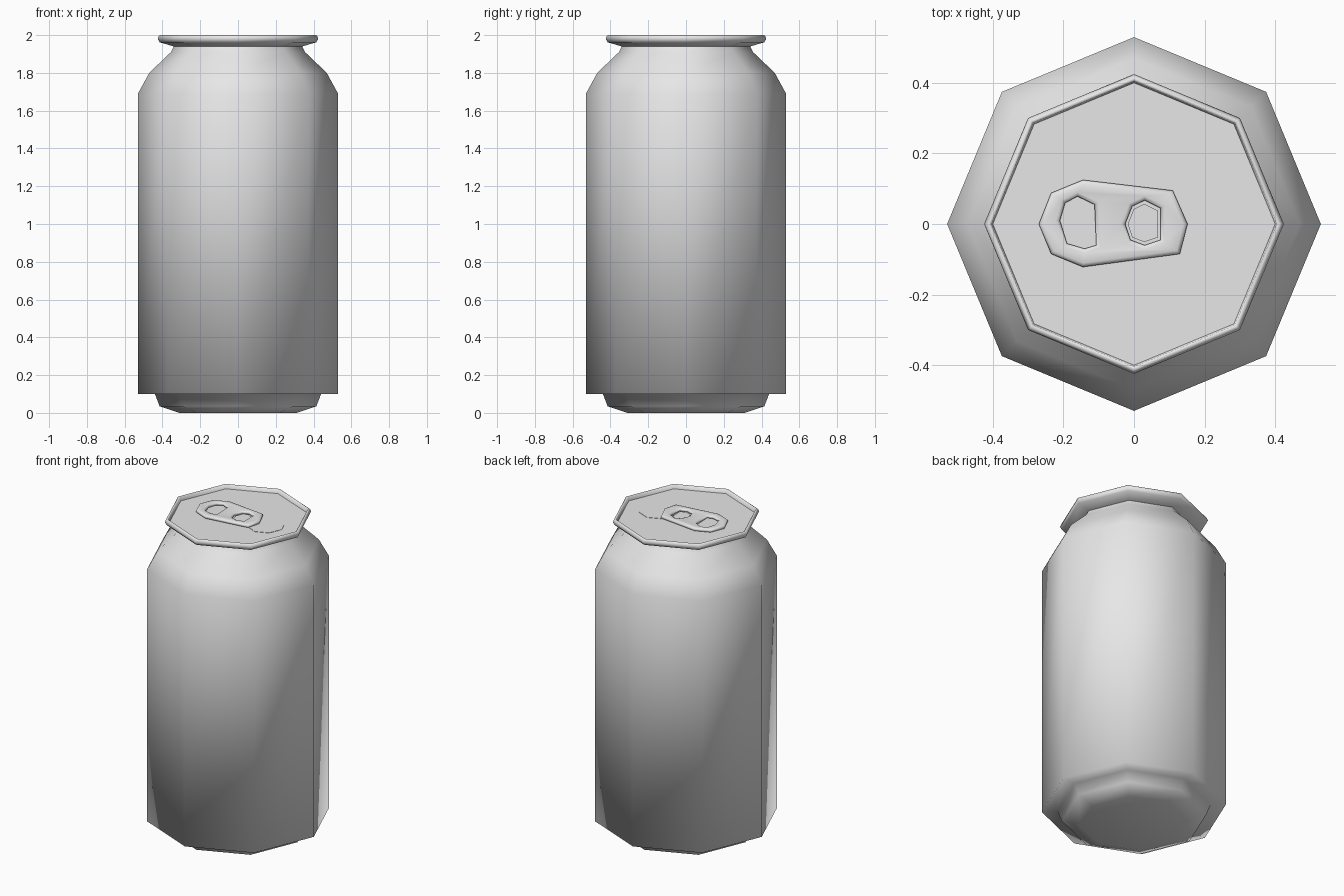
import bpy, bmesh, math

cube = bpy.data.objects.get("Cube")
if cube:
    bpy.data.objects.remove(cube, do_unlink=True)

metal = bpy.data.materials.new("bare metal grey")
metal.use_nodes = True
GREY = (0.8, 0.8, 0.8, 1)
metal.diffuse_color = GREY
metal.node_tree.nodes["Principled BSDF"].inputs["Base Color"].default_value = GREY


def finish(bm, name, smooth):
    """Turn a bmesh into a named object with the metal material."""
    bmesh.ops.recalc_face_normals(bm, faces=bm.faces)
    for f in bm.faces:
        f.smooth = smooth
    mesh = bpy.data.meshes.new(name)
    bm.to_mesh(mesh)
    bm.free()
    mesh.materials.append(metal)
    obj = bpy.data.objects.new(name, mesh)
    bpy.context.collection.objects.link(obj)
    return obj


def lathe(name, profile, sides=8, cap=False):
    """Octagonal turned shell from (radius, height) pairs."""
    bm = bmesh.new()
    rings = []
    for r, z in profile:
        angles = [math.tau * i / sides for i in range(sides)]
        rings.append([bm.verts.new((r * math.cos(a), r * math.sin(a), z)) for a in angles])
    for low, high in zip(rings, rings[1:]):
        for i in range(sides):
            j = (i + 1) % sides
            bm.faces.new((low[i], low[j], high[j], high[i]))
    if cap:
        bm.faces.new(rings[0])
    return finish(bm, name, True)


def plate(name, outline, z, height):
    """Thin flat plate standing on height z."""
    bm = bmesh.new()
    face = bm.faces.new([bm.verts.new((x, y, z)) for x, y in outline])
    top = bmesh.ops.extrude_face_region(bm, geom=[face])["geom"]
    bmesh.ops.translate(bm, vec=(0, 0, height),
                        verts=[v for v in top if isinstance(v, bmesh.types.BMVert)])
    return finish(bm, name, False)


def ring_points(cx, cy, rx, ry, sides=8):
    return [(cx + rx * math.cos(math.tau * i / sides),
             cy + ry * math.sin(math.tau * i / sides)) for i in range(sides)]


# Body with stepped foot and shoulder, smoothly shaded throughout
lathe("can_body", [(0.31, 0), (0.415, 0.035), (0.44, 0.1), (0.53, 0.1), (0.53, 1.69),
                   (0.47, 1.8), (0.355, 1.91), (0.34, 1.94)], cap=True)

# Rolled rim around the lid
lathe("rim", [(0.34, 1.94), (0.415, 1.962), (0.425, 1.98), (0.42, 1.995),
              (0.412, 2.0), (0.405, 1.995), (0.4, 1.972)])

# Recessed lid
LID_Z = 1.974
plate("lid", ring_points(0, 0, 0.402, 0.402), LID_Z - 0.006, 0.006)

# Drinking panel scored into the lid
plate("opening_panel", ring_points(0.187, 0.013, 0.11, 0.112), LID_Z, 0.002)

# Pull tab: outline with a finger hole and a rivet hole
tab_outline = [(-0.27, 0), (-0.235, 0.088), (-0.145, 0.125), (0.11, 0.095),
               (0.152, 0), (0.13, -0.085), (-0.145, -0.122), (-0.235, -0.085)]
finger_hole = [(-0.21, 0.01), (-0.195, 0.06), (-0.16, 0.078), (-0.112, 0.055),
               (-0.107, -0.06), (-0.14, -0.07), (-0.19, -0.055)]
rivet_hole = [(-0.025, 0), (-0.005, 0.05), (0.03, 0.067), (0.075, 0.045),
              (0.075, -0.045), (0.03, -0.06), (-0.01, -0.045)]
BEVEL = 0.011
curve = bpy.data.curves.new("tab_curve", "CURVE")
curve.dimensions = "2D"
curve.fill_mode = "BOTH"
curve.bevel_depth = BEVEL
curve.bevel_resolution = 1
curve.offset = -BEVEL
for loop in (tab_outline, finger_hole, rivet_hole):
    spline = curve.splines.new("POLY")
    spline.points.add(len(loop) - 1)
    for point, (x, y) in zip(spline.points, loop):
        point.co = (x, y, 0, 1)
    spline.use_cyclic_u = True
helper = bpy.data.objects.new("tab_curve", curve)
bpy.context.collection.objects.link(helper)
bpy.context.view_layer.update()
evaluated = helper.evaluated_get(bpy.context.evaluated_depsgraph_get())
bm = bmesh.new()
bm.from_mesh(bpy.data.meshes.new_from_object(evaluated))
bpy.data.objects.remove(helper, do_unlink=True)
bmesh.ops.remove_doubles(bm, verts=bm.verts, dist=0.0005)
tab = finish(bm, "pull_tab", True)
tab.location.z = LID_Z + BEVEL

# Rivet inside the small hole
cx = sum(p[0] for p in rivet_hole) / len(rivet_hole)
plate("rivet", [(cx + (x - cx) * 0.85, y * 0.85) for x, y in rivet_hole], LID_Z, 0.008)
